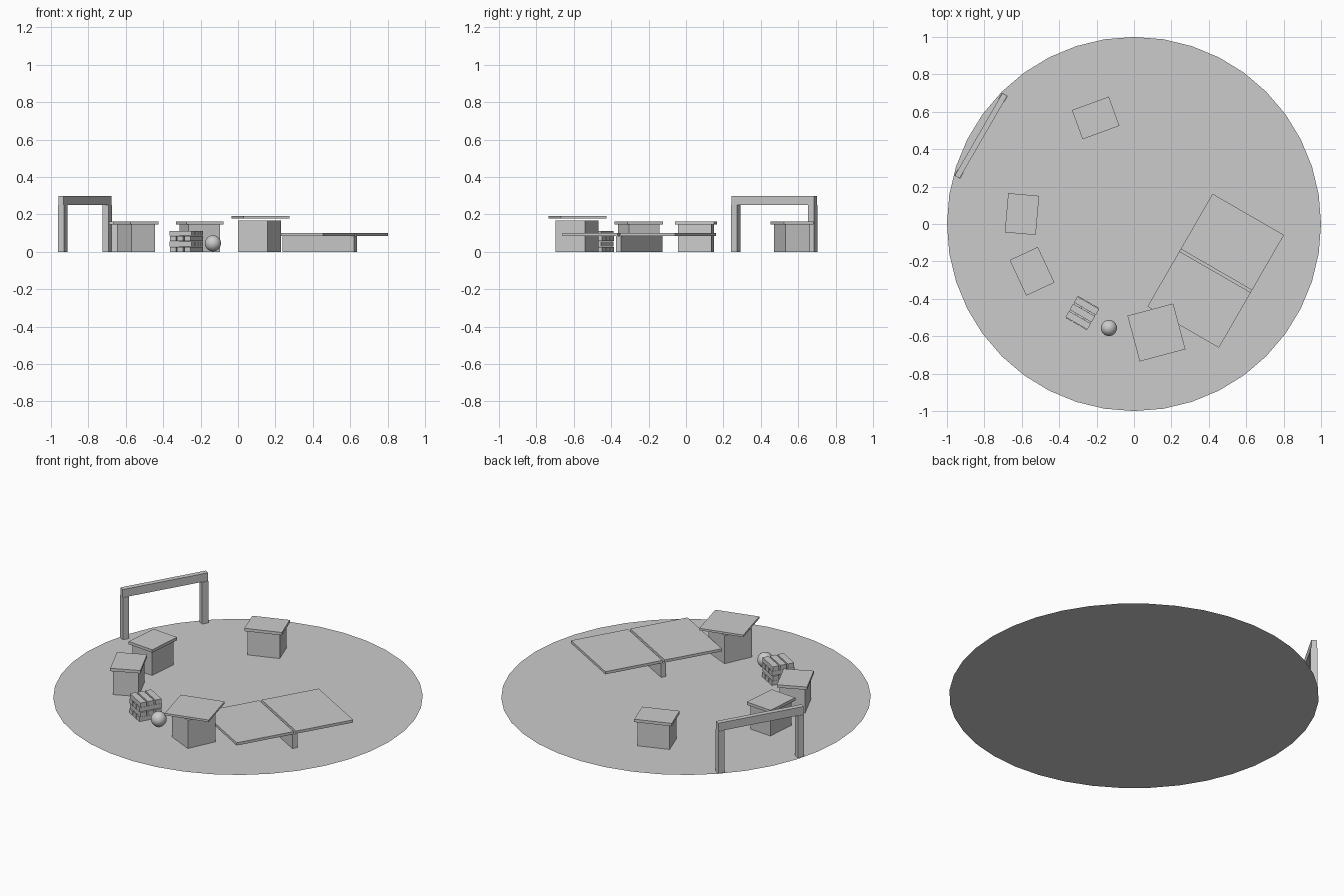
import bpy
from math import radians, cos, sin

if "Cube" in bpy.data.objects:
    bpy.data.objects.remove(bpy.data.objects["Cube"])


def box(name, center, size, z0, rot, offset=(0, 0)):
    """Box standing at z0, turned by rot degrees about center, shifted by a local offset."""
    a = radians(rot)
    x = center[0] + offset[0] * cos(a) - offset[1] * sin(a)
    y = center[1] + offset[0] * sin(a) + offset[1] * cos(a)
    bpy.ops.mesh.primitive_cube_add(size=1, location=(x, y, z0 + size[2] / 2), rotation=(0, 0, a))
    ob = bpy.context.object
    ob.name = name
    ob.scale = size
    return ob


# round ground
bpy.ops.mesh.primitive_circle_add(vertices=40, radius=1, fill_type='NGON')
bpy.context.object.name = "ground_disc"

# three small huts with flat roofs
huts = [((-0.205, 0.567), 20), ((-0.599, 0.053), 85), ((-0.545, -0.253), 115)]
for i, (c, r) in enumerate(huts, 1):
    box(f"hut_{i}_body", c, (0.18, 0.14, 0.146), 0, r)
    box(f"hut_{i}_roof", c, (0.21, 0.166, 0.017), 0.146, r)

# kiosk with a larger turned canopy
box("kiosk_body", (0.115, -0.582), (0.173, 0.173, 0.168), 0, -25)
box("kiosk_canopy", (0.12, -0.58), (0.253, 0.253, 0.012), 0.179, 15)

# wide table: two slabs on one central support board
table = (0.437, -0.25)
for side, s in (("near", -1), ("far", 1)):
    box(f"table_slab_{side}", table, (0.341, 0.441, 0.016), 0.084, 60, (s * 0.1775, 0))
box("table_support", table, (0.03, 0.441, 0.084), 0, 60)

# gate frame at the rim
gate = (-0.818, 0.472)
for side, s in (("left", -1), ("right", 1)):
    box(f"gate_post_{side}", gate, (0.037, 0.037, 0.25), 0, 60, (s * 0.237, 0))
box("gate_beam", gate, (0.51, 0.03, 0.048), 0.25, 60)

# stack of crossed logs
stack = (-0.276, -0.476)
for layer in range(4):
    for k in (-1, 0, 1):
        box(f"log_{layer}_{k + 1}", stack, (0.135, 0.037, 0.026), layer * 0.0287,
            -30 if layer % 2 else 60, (0, k * 0.045))

# ball
bpy.ops.mesh.primitive_uv_sphere_add(segments=24, ring_count=12, radius=0.043,
                                     location=(-0.134, -0.556, 0.045))
bpy.context.object.name = "ball"
bpy.ops.object.shade_smooth_by_angle()
